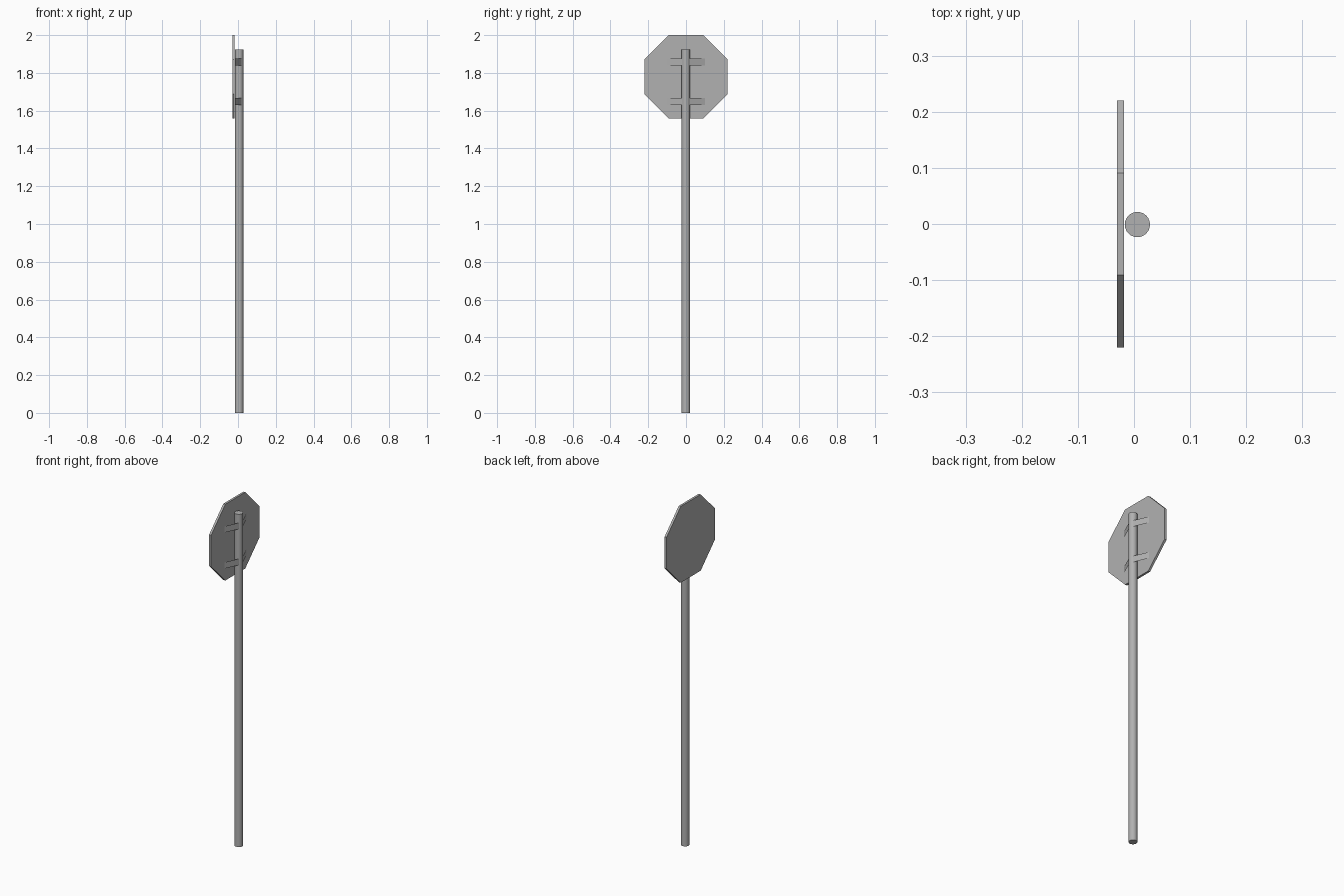
import bpy, math

if "Cube" in bpy.data.objects:
    bpy.data.objects.remove(bpy.data.objects["Cube"])

grey = bpy.data.materials.new("dark_grey")
grey.diffuse_color = (0.44, 0.44, 0.44, 1)
grey.use_nodes = True
grey.node_tree.nodes["Principled BSDF"].inputs["Base Color"].default_value = grey.diffuse_color


def mesh_object(name, verts, faces):
    mesh = bpy.data.meshes.new(name)
    mesh.from_pydata(verts, [], faces)
    mesh.update()
    mesh.materials.append(grey)
    ob = bpy.data.objects.new(name, mesh)
    bpy.context.collection.objects.link(ob)
    return ob


# Round post
bpy.ops.mesh.primitive_cylinder_add(vertices=24, radius=0.0225, depth=1.924,
                                    location=(0.006, -0.001, 0.962))
post = bpy.context.object
post.name = "post"
post.data.materials.append(grey)
bpy.ops.object.shade_smooth_by_angle(angle=math.radians(30))

# Octagonal sign plate in the y-z plane, flat edge on top
r = 0.2205 / math.cos(math.pi / 8)
angles = [math.radians(22.5 + 45 * i) for i in range(8)]
verts = [(x, r * math.cos(a), 1.7795 + r * math.sin(a))
         for x in (-0.03, -0.0175) for a in angles]
faces = [tuple(range(7, -1, -1)), tuple(range(8, 16))]
faces += [(i, (i + 1) % 8, (i + 1) % 8 + 8, i + 8) for i in range(8)]
mesh_object("sign_plate", verts, faces)

# Thin straps running from the back of the post to the plate
for name, z in (("upper_bracket", 1.857), ("lower_bracket", 1.649)):
    path = [(-0.0172, -0.1), (0.021, -0.014), (0.021, 0.012), (-0.0172, 0.1)]
    verts = [(x, y, z + dz) for dz in (-0.018, 0.018) for x, y in path]
    mesh_object(name, verts, [(i, i + 1, i + 5, i + 4) for i in range(3)])
